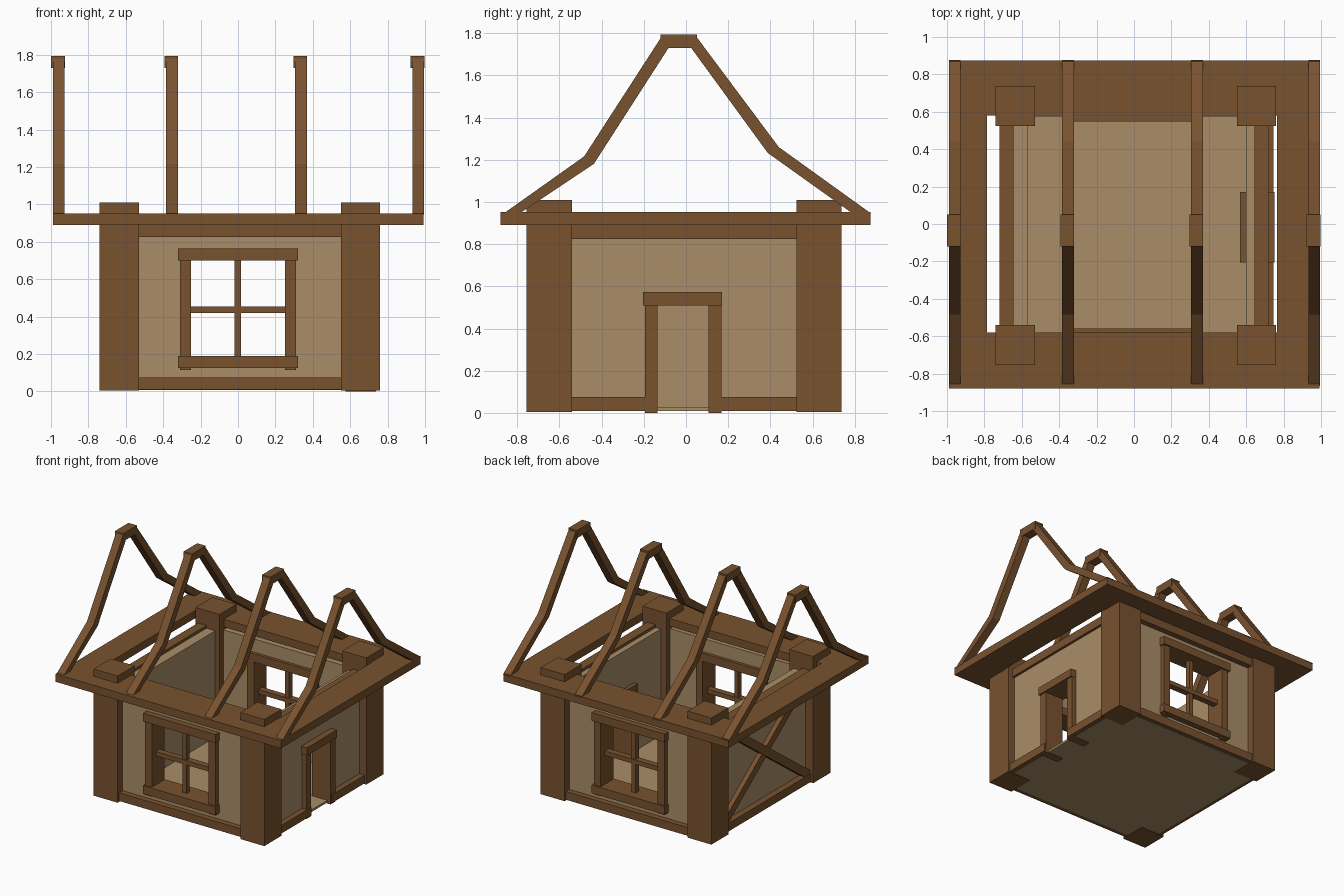
import bpy, math
from mathutils import Vector

if "Cube" in bpy.data.objects:
    bpy.data.objects.remove(bpy.data.objects["Cube"])


def material(name, color):
    m = bpy.data.materials.new(name)
    m.diffuse_color = (*color, 1)
    m.use_nodes = True
    m.node_tree.nodes["Principled BSDF"].inputs["Base Color"].default_value = m.diffuse_color
    return m


WOOD = material("dark_wood", (0.19, 0.085, 0.028))
PLASTER = material("plaster", (0.40, 0.27, 0.14))


def mesh(name, verts, faces, mat):
    me = bpy.data.meshes.new(name)
    me.from_pydata(verts, [], faces)
    me.materials.append(mat)
    ob = bpy.data.objects.new(name, me)
    bpy.context.collection.objects.link(ob)
    return ob


def prism(name, profile, x0, x1, mat=WOOD):
    """Extrude a counter-clockwise (y, z) profile along x."""
    n = len(profile)
    verts = [(x, y, z) for x in (x0, x1) for y, z in profile]
    faces = [tuple(reversed(range(n))), tuple(range(n, 2 * n))]
    faces += [(i, (i + 1) % n, (i + 1) % n + n, i + n) for i in range(n)]
    return mesh(name, verts, faces, mat)


def box(name, x, y, z, mat=WOOD):
    y = sorted(y)
    return prism(name, [(y[0], z[0]), (y[1], z[0]), (y[1], z[1]), (y[0], z[1])], x[0], x[1], mat)


def cut(wall, x, y, z):
    cutter = box(wall.name + "_opening", x, y, z, PLASTER)
    cutter.hide_render = True
    cutter.hide_viewport = True
    mod = wall.modifiers.new("opening", "BOOLEAN")
    mod.operation, mod.solver, mod.object = "DIFFERENCE", "EXACT", cutter


# Floor slab
box("floor", (-0.69, 0.71), (-0.70, 0.69), (0.008, 0.025), PLASTER)

# Corner posts
for side, x in (("left", (-0.74, -0.53)), ("right", (0.55, 0.76))):
    for end, y in (("front", (-0.755, -0.54)), ("back", (0.525, 0.738))):
        box(f"{end}_{side}_post", x, y, (0.004, 1.01))

# Front and back walls with their rails and windows
for end, s in (("front", -1), ("back", 1)):
    d = 0.0 if s < 0 else -0.012

    def span(a, b):
        return (s * (a + d), s * (b + d))

    wall = box(f"{end}_wall", (-0.62, 0.64), span(0.585, 0.69), (0.02, 0.87), PLASTER)
    cut(wall, (-0.28, 0.28), (s * 0.4, s * 0.9), (0.155, 0.73))
    box(f"{end}_bottom_rail", (-0.60, 0.62), span(0.65, 0.735), (0.01, 0.075))
    box(f"{end}_top_beam", (-0.60, 0.62), span(0.65, 0.735), (0.825, 0.892))
    box(f"{end}_window_lintel", (-0.32, 0.32), span(0.56, 0.738), (0.70, 0.765))
    box(f"{end}_window_sill", (-0.32, 0.32), span(0.56, 0.738), (0.125, 0.19))
    for side, x in (("left", (-0.31, -0.25)), ("right", (0.25, 0.31))):
        box(f"{end}_window_{side}_jamb", x, span(0.567, 0.725), (0.115, 0.72))
    box(f"{end}_window_upright", (-0.018, 0.017), span(0.63, 0.67), (0.18, 0.71))
    box(f"{end}_window_crossbar", (-0.26, 0.26), span(0.625, 0.675), (0.42, 0.455))

# Left wall with rails
box("left_wall", (-0.67, -0.568), (-0.62, 0.61), (0.02, 0.87), PLASTER)
box("left_bottom_rail", (-0.72, -0.645), (-0.60, 0.60), (0.01, 0.075))
box("left_top_beam", (-0.72, -0.645), (-0.60, 0.60), (0.825, 0.892))

# Crossed braces on the left wall
for k, flip in enumerate((1, -1)):
    a, b = Vector((-0.54 * flip, 0.06)), Vector((0.53 * flip, 0.84))
    t = (b - a).normalized()
    n = Vector((-t.y, t.x)) * 0.032
    pts = [a - n, b - n, b + n, a + n]
    box_x = (-0.712 + 0.006 * k, -0.66)
    prism(f"left_brace_{k + 1}", [tuple(p) for p in pts], *box_x)

# Right wall with doorway, rails and door frame
wall = box("right_wall", (0.60, 0.70), (-0.62, 0.61), (0.02, 0.87), PLASTER)
cut(wall, (0.4, 0.9), (-0.165, 0.137), (-0.1, 0.54))
box("right_top_beam", (0.645, 0.72), (-0.60, 0.60), (0.825, 0.892))
for end, y in (("front", (-0.60, -0.14)), ("back", (0.118, 0.60))):
    box(f"right_{end}_bottom_rail", (0.66, 0.745), y, (0.01, 0.075))
box("door_lintel", (0.567, 0.75), (-0.205, 0.17), (0.51, 0.572))
for end, y in (("front", (-0.195, -0.135)), ("back", (0.107, 0.168))):
    box(f"door_{end}_jamb", (0.575, 0.738), y, (0.0, 0.53))

# Flat eave boards around the top of the walls
box("front_eave", (-0.988, 0.993), (-0.88, -0.58), (0.89, 0.952))
box("back_eave", (-0.988, 0.993), (0.58, 0.875), (0.89, 0.952))
box("left_eave", (-0.988, -0.785), (-0.58, 0.58), (0.89, 0.952))
box("right_eave", (0.765, 0.993), (-0.58, 0.58), (0.89, 0.952))

# Bent roof trusses: two curved-in legs and a ridge cap each
front_leg = [(-0.865, 0.945), (-0.79, 0.945), (-0.437, 1.18), (-0.07, 1.75),
             (-0.115, 1.785), (-0.483, 1.216)]
back_leg = [(0.79, 0.945), (0.878, 0.945), (0.44, 1.26), (0.048, 1.785),
            (0.01, 1.75), (0.388, 1.232)]
for i, x in enumerate((-0.99, -0.385, 0.305, 0.932)):
    prism(f"truss_{i + 1}_front_leg", front_leg, x, x + 0.063)
    prism(f"truss_{i + 1}_back_leg", back_leg, x, x + 0.063)
    box(f"truss_{i + 1}_ridge_cap", (x - 0.009, x + 0.065), (-0.12, 0.052), (1.73, 1.793))
